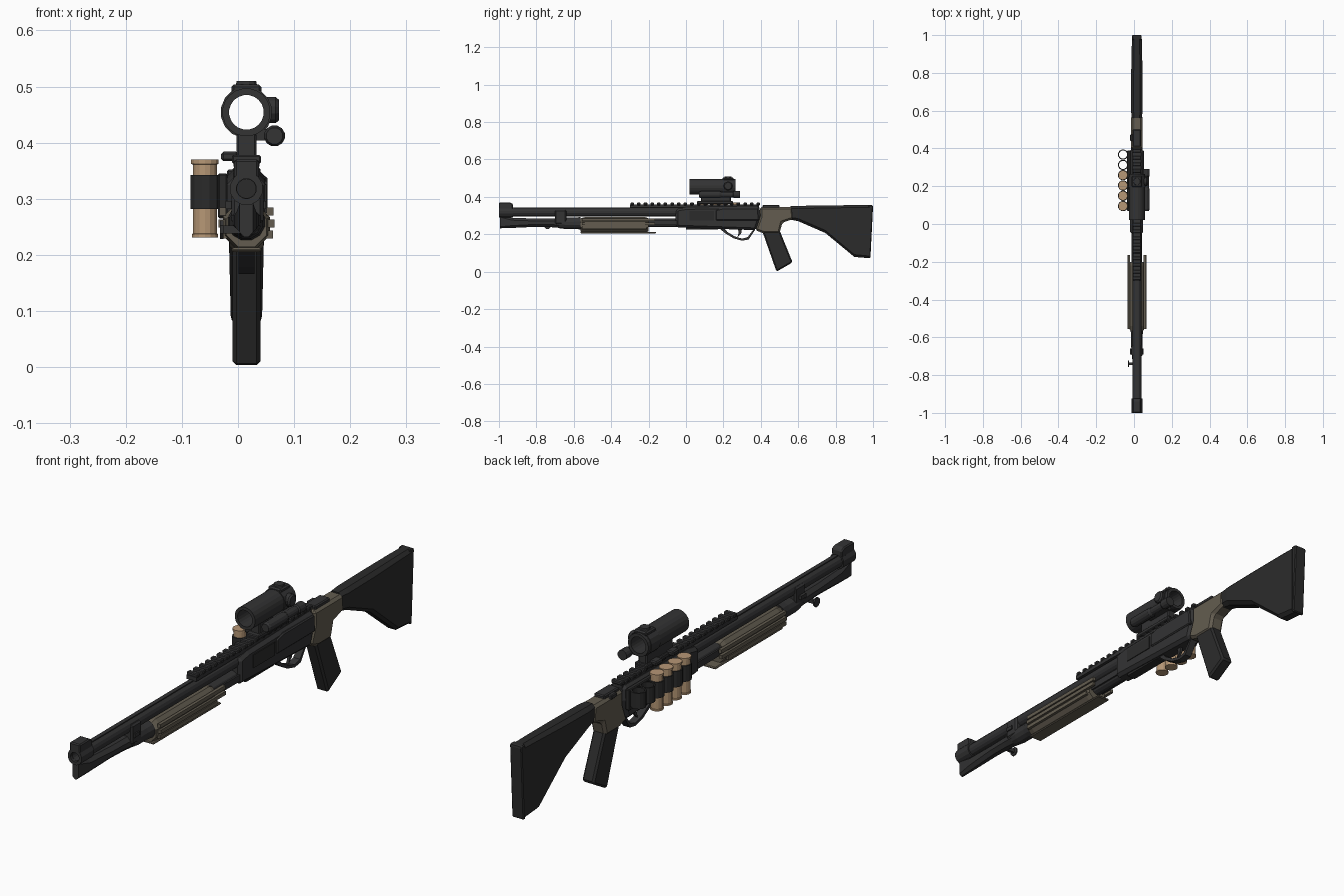
import bpy, bmesh, math
from mathutils import Vector

CX = 0.015  # centre line of the gun body


def mat(name, rgb):
    m = bpy.data.materials.new(name)
    m.diffuse_color = (*rgb, 1)
    return m


BLACK = mat("gunmetal black", (0.033, 0.033, 0.034))
POLY = mat("polymer black", (0.024, 0.024, 0.024))
OLIVE = mat("olive tan", (0.125, 0.108, 0.08))
BRASS = mat("shell tan", (0.47, 0.31, 0.18))


def skin(name, rings, m, closed=False):
    """Join equal-length point rings with quads; cap the ends unless closed."""
    bm = bmesh.new()
    vs = [[bm.verts.new(p) for p in r] for r in rings]
    n, k = len(rings[0]), len(rings)
    for i in range(k if closed else k - 1):
        a, b = vs[i], vs[(i + 1) % k]
        for j in range(n):
            bm.faces.new((a[j], a[(j + 1) % n], b[(j + 1) % n], b[j]))
    if not closed:
        bm.faces.new(vs[0])
        bm.faces.new(vs[-1])
    bmesh.ops.recalc_face_normals(bm, faces=bm.faces)
    me = bpy.data.meshes.new(name)
    bm.to_mesh(me)
    bm.free()
    me.materials.append(m)
    o = bpy.data.objects.new(name, me)
    bpy.context.collection.objects.link(o)
    return o


def bevel(o, w):
    b = o.modifiers.new("bevel", 'BEVEL')
    b.width, b.segments, b.limit_method = w, 1, 'ANGLE'
    return o


def box(name, x, y, z, m, bev=0):
    o = skin(name, [[(a, y[0], z[0]), (a, y[1], z[0]), (a, y[1], z[1]), (a, y[0], z[1])] for a in x], m)
    return bevel(o, bev) if bev else o


def plate(name, pts, x, m, bev=0):
    """Side profile of (y, z) points given thickness along x."""
    o = skin(name, [[(a, y, z) for y, z in pts] for a in x], m)
    return bevel(o, bev) if bev else o


def circle(c, r, axis, n):
    out = []
    for i in range(n):
        t = 2 * math.pi * (i + 0.5) / n
        a, b = r * math.cos(t), r * math.sin(t)
        d = {'x': (0, a, b), 'y': (a, 0, b), 'z': (a, b, 0)}[axis]
        out.append(Vector(c) + Vector(d))
    return out


def lathe(name, c, axis, prof, m, n=12, closed=False):
    """Rings of (position along axis, radius) around centre c."""
    u = Vector({'x': (1, 0, 0), 'y': (0, 1, 0), 'z': (0, 0, 1)}[axis])
    return skin(name, [circle(Vector(c) + u * p, r, axis, n) for p, r in prof], m, closed)


def loft(name, secs, m, ch=0.35):
    """Chamfered sections along y: (y, z_low, z_high, half width)."""
    rings = []
    for y, a, b, w in secs:
        c = min(ch * w, (b - a) * 0.3)
        q = [(-w + c, a), (w - c, a), (w, a + c), (w, b - c), (w - c, b), (-w + c, b), (-w, b - c), (-w, a + c)]
        rings.append([(CX + x, y, z) for x, z in q])
    return skin(name, rings, m)


# Barrel with muzzle collar and front sight
lathe("barrel", (CX, 0, 0.318), 'y',
      [(0.0, 0.024), (-0.99, 0.024), (-0.99, 0.017), (0.0, 0.017)], BLACK, 14, True)
lathe("muzzle_collar", (CX, 0, 0.318), 'y',
      [(-1.0, 0.03), (-0.925, 0.03), (-0.925, 0.018), (-1.0, 0.018)], BLACK, 12, True)
lathe("barrel_plug", (CX, 0, 0.318), 'y', [(-0.9, 0.02), (-0.88, 0.02)], POLY, 12)
plate("front_sight", [(-1.0, 0.335), (-0.925, 0.335), (-0.925, 0.362), (-0.94, 0.37), (-1.0, 0.37)],
      (CX - 0.022, CX + 0.022), BLACK, 0.004)
box("barrel_rib", (CX - 0.008, CX + 0.008), (-0.92, -0.3), (0.336, 0.344), BLACK)

# Magazine tube, its tapered nose and clamps
loft("magazine_nose", [(-0.995, 0.232, 0.3, 0.012), (-0.93, 0.234, 0.288, 0.018), (-0.8, 0.24, 0.284, 0.022),
                       (-0.72, 0.238, 0.284, 0.024), (-0.65, 0.232, 0.286, 0.027)], BLACK, 0.7)
lathe("magazine_tube", (CX, 0, 0.262), 'y', [(-0.7, 0.024), (0.0, 0.024)], BLACK)
lathe("magazine_cap", (CX, 0, 0.259), 'y',
      [(-0.68, 0.027), (-0.65, 0.031), (-0.6, 0.031), (-0.565, 0.034)], BLACK)
box("barrel_clamp", (CX - 0.027, CX + 0.03), (-0.7, -0.64), (0.255, 0.33), BLACK, 0.006)
box("clamp_bolt", (-0.022, 0.05), (-0.69, -0.66), (0.282, 0.296), BLACK)
lathe("sling_stud", (0, -0.74, 0.245), 'x', [(-0.032, 0.018), (-0.026, 0.018)], BLACK, 8)
box("sling_stud_stem", (-0.03, 0.01), (-0.746, -0.734), (0.238, 0.252), BLACK)

# Pump fore-end with long ribs
loft("fore_end", [(-0.565, 0.214, 0.285, 0.036), (-0.54, 0.21, 0.292, 0.042),
                  (-0.22, 0.21, 0.292, 0.042), (-0.2, 0.215, 0.285, 0.038)], OLIVE, 0.6)
for s in (-1, 1):
    for k, (dx, z) in enumerate([(0.042, 0.277), (0.044, 0.256), (0.041, 0.236)]):
        c = CX + s * dx
        box(f"fore_end_rib_{s}_{k}", (c - 0.006, c + 0.006), (-0.555, -0.165 if k < 2 else -0.21),
            (z - 0.007, z + 0.007), OLIVE)
box("fore_end_floor", (CX - 0.027, CX + 0.027), (-0.565, -0.16), (0.205, 0.213), OLIVE, 0.003)
for s in (-1, 1):
    box(f"action_bar_{s}", (CX + s * 0.022, CX + s * 0.028), (-0.22, 0.0), (0.25, 0.275), BLACK)

# Receiver
bevel(plate("receiver", [(-0.055, 0.237), (-0.055, 0.335), (0.0, 0.345), (0.39, 0.352), (0.4, 0.3),
                         (0.375, 0.222), (0.2, 0.228)], (CX - 0.035, CX + 0.033), BLACK), 0.012)
plate("receiver_side", [(0.16, 0.275), (0.16, 0.33), (0.2, 0.34), (0.385, 0.34), (0.39, 0.275)],
      (CX, CX + 0.038), BLACK, 0.004)
box("ejection_port", (CX, CX + 0.036), (0.02, 0.15), (0.275, 0.325), POLY)
box("loading_gate", (CX - 0.018, CX + 0.018), (0.0, 0.17), (0.225, 0.24), POLY)

# Top rail with teeth
box("rail_base", (CX - 0.02, CX + 0.02), (-0.3, 0.39), (0.342, 0.358), BLACK)
for i in range(20):
    y = -0.297 + i * 0.0355
    box(f"rail_tooth_{i}", (CX - 0.023, CX + 0.023), (y, y + 0.019), (0.355, 0.369), BLACK, 0.003)

# Trigger and guard
outer = [(0.175, 0.235), (0.21, 0.205), (0.255, 0.178), (0.3, 0.166), (0.335, 0.172), (0.37, 0.225)]
inner = [(0.36, 0.225), (0.33, 0.185), (0.3, 0.177), (0.262, 0.188), (0.222, 0.212), (0.2, 0.235)]
plate("trigger_guard", outer + inner, (CX - 0.014, CX + 0.014), BLACK)
plate("trigger", [(0.275, 0.235), (0.3, 0.235), (0.295, 0.205), (0.275, 0.185), (0.282, 0.21)],
      (CX - 0.005, CX + 0.005), BLACK)

# Grip collar, pistol grip and butt stock
plate("grip_collar", [(0.395, 0.345), (0.57, 0.345), (0.575, 0.282), (0.515, 0.262), (0.5, 0.205),
                      (0.415, 0.205), (0.37, 0.222), (0.395, 0.29)], (CX - 0.03, CX + 0.03), OLIVE, 0.01)
plate("pistol_grip", [(0.405, 0.225), (0.5, 0.222), (0.57, 0.05), (0.484, 0.0)],
      (CX - 0.025, CX + 0.025), POLY, 0.007)
loft("butt_stock", [(0.56, 0.278, 0.35, 0.026), (0.6, 0.27, 0.352, 0.031), (0.745, 0.207, 0.354, 0.031),
                    (0.9, 0.079, 0.356, 0.028), (0.98, 0.072, 0.356, 0.026)], POLY, 0.45)
plate("butt_pad", [(0.975, 0.072), (0.986, 0.072), (1.0, 0.35), (0.996, 0.356), (0.975, 0.356)],
      (CX - 0.025, CX + 0.025), POLY, 0.004)
box("safety_block", (CX - 0.022, CX + 0.022), (0.41, 0.5), (0.34, 0.357), BLACK, 0.004)
box("safety_slide", (CX - 0.035, CX + 0.005), (0.44, 0.475), (0.335, 0.352), BLACK, 0.003)

# Hollow sight tube with mount, turret and side lamp
lathe("sight_tube", (CX, 0, 0.454), 'y',
      [(0.02, 0.043), (0.19, 0.043), (0.265, 0.043), (0.265, 0.031), (0.02, 0.031)], BLACK, 20, True)
lathe("sight_rear_ring", (CX, 0, 0.454), 'y',
      [(0.195, 0.046), (0.25, 0.046), (0.25, 0.035), (0.195, 0.035)], BLACK, 16, True)
box("sight_top_turret", (CX - 0.027, CX + 0.027), (0.195, 0.255), (0.487, 0.504), BLACK, 0.005)
lathe("sight_top_knob", (CX, 0.225, 0), 'z', [(0.5, 0.02), (0.51, 0.018)], BLACK)
lathe("sight_side_knob", (0, 0.225, 0.458), 'x', [(0.05, 0.024), (0.067, 0.024), (0.073, 0.019)], BLACK)
box("sight_mount", (CX - 0.018, CX + 0.018), (0.08, 0.24), (0.37, 0.418), BLACK, 0.004)
box("sight_clamp", (CX - 0.026, CX + 0.026), (0.06, 0.25), (0.362, 0.378), BLACK, 0.003)
for y in (0.1, 0.2):
    box(f"clamp_lever_{y}", (-0.03, 0.0), (y - 0.02, y + 0.02), (0.367, 0.384), BLACK, 0.004)
lathe("side_lamp", (0.065, 0, 0.412), 'y',
      [(0.07, 0.015), (0.08, 0.019), (0.18, 0.019), (0.19, 0.015), (0.25, 0.015), (0.255, 0.019), (0.29, 0.019)],
      BLACK)
box("lamp_bracket", (0.03, 0.062), (0.14, 0.25), (0.404, 0.424), BLACK)

# Shell carrier: six loops, the front four loaded
box("shell_carrier_plate", (-0.036, -0.018), (0.07, 0.39), (0.265, 0.345), POLY, 0.003)
for i in range(6):
    y = 0.095 + i * 0.0545
    lathe(f"shell_loop_{i}", (-0.058, y, 0), 'z',
          [(0.282, 0.0275), (0.342, 0.0275), (0.342, 0.022), (0.282, 0.022)], POLY, 12, True)
    if i < 4:
        lathe(f"shell_{i}", (-0.059, y, 0), 'z',
              [(0.231, 0.024), (0.237, 0.024), (0.238, 0.0218), (0.361, 0.0218), (0.362, 0.025), (0.37, 0.025)],
              BRASS, 14)
